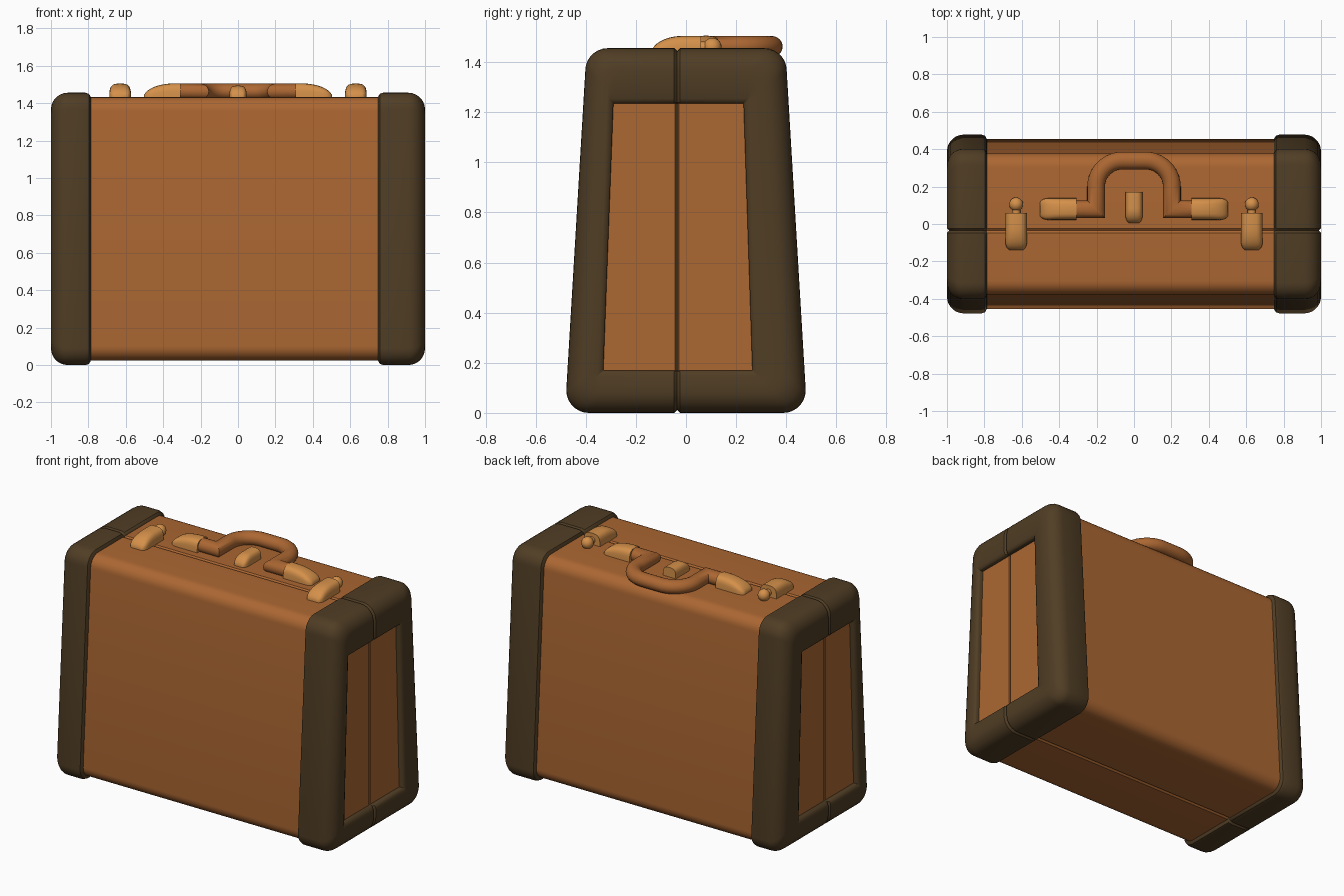
import bpy, bmesh, math
from mathutils import Vector

cube = bpy.data.objects.get("Cube")
if cube:
    bpy.data.objects.remove(cube, do_unlink=True)


def material(name, rgb):
    m = bpy.data.materials.new(name)
    m.use_nodes = True
    m.diffuse_color = (*rgb, 1)
    bsdf = m.node_tree.nodes["Principled BSDF"]
    bsdf.inputs["Base Color"].default_value = (*rgb, 1)
    bsdf.inputs["Roughness"].default_value = 0.7
    return m


LEATHER = material("tan_leather", (0.41, 0.135, 0.032))
TRIM = material("dark_brown_trim", (0.08, 0.047, 0.018))
BRASS = material("brass", (0.66, 0.28, 0.068))
SEAM = -0.035      # y of the line where the two halves meet
TOP = 1.432        # z of the leather top


def finish(name, bm, mat):
    bmesh.ops.recalc_face_normals(bm, faces=bm.faces)
    mesh = bpy.data.meshes.new(name)
    bm.to_mesh(mesh)
    bm.free()
    mesh.materials.append(mat)
    ob = bpy.data.objects.new(name, mesh)
    bpy.context.collection.objects.link(ob)
    bpy.ops.object.select_all(action='DESELECT')
    ob.select_set(True)
    bpy.context.view_layer.objects.active = ob
    bpy.ops.object.shade_smooth_by_angle(angle=math.radians(35))
    return ob


def loft(name, rings, mat):
    """Skin a row of equal-length closed rings and cap both ends."""
    bm = bmesh.new()
    rows = [[bm.verts.new(p) for p in ring] for ring in rings]
    for a, b in zip(rows, rows[1:]):
        for i in range(len(a)):
            j = (i + 1) % len(a)
            bm.faces.new((a[i], a[j], b[j], b[i]))
    bm.faces.new(rows[0])
    bm.faces.new(rows[-1])
    return finish(name, bm, mat)


def section(x, bottom, top, z0, z1, r, notch=0.0, dent=0.0):
    """Rounded trapezoid at x, with a seam notch in its bottom and top edges."""
    corners = [(bottom[0], z0, 1, 1, 180), (bottom[1], z0, -1, 1, 270),
               (top[1], z1, -1, -1, 0), (top[0], z1, 1, -1, 90)]
    pts = []
    for n, (y, z, sy, sz, start) in enumerate(corners):
        for k in range(8):
            a = math.radians(start + 90 * k / 7)
            pts.append((x, y + sy * r + r * math.cos(a), z + sz * r + r * math.sin(a)))
        if n in (0, 2):
            d = 0.012 if n == 0 else -0.012
            pts += [(x, SEAM - d, z), (x - dent, SEAM, z + sz * notch), (x, SEAM + d, z)]
    return pts


def shell(x, inset, r, notch=0.012, dent=0.0):
    b, t = 0.478 - inset, 0.402 - inset
    return section(x, (-b, b), (-t, t), inset, 1.456 - inset, r, notch, dent)


def window(x, grow, dent=0.0):
    return section(x, (-0.33 - grow, 0.265 + grow), (-0.29 - grow, 0.23 + grow),
                   0.17 - grow, 1.235 + grow, 0.003, 0, dent)


# Leather body
loft("case_body", [shell(-0.94, 0.024, 0.075, 0.01), shell(0.94, 0.024, 0.075, 0.01)], LEATHER)

# End trims with recessed leather panels
for side, s, inner in (("left", 1, 0.747), ("right", -1, 0.785)):
    rings = [shell(inner, 0.035, 0.07), shell(inner + 0.003, 0.02, 0.075),
             shell(inner + 0.012, 0.006, 0.085), shell(inner + 0.03, 0, 0.09)]
    for k in range(8):
        a = math.radians(90 * k / 7)
        rings.append(shell(0.91 + 0.09 * math.sin(a), 0.09 * (1 - math.cos(a)),
                           0.09 - 0.02 * k / 7, 0.012, 0.012 * k / 7))
    rings += [window(1.0, 0.02, 0.012), window(0.992, 0.004, 0.01),
              window(0.985, 0, 0.01), window(0.955, 0)]
    rings = [[(s * x, y, z) for x, y, z in ring] for ring in rings]
    loft(side + "_end_trim", rings, TRIM)

    for half, b, t, edge in (("front", -0.33, -0.29, SEAM - 0.004),
                             ("back", 0.265, 0.23, SEAM + 0.004)):
        d = 0.004 if half == "back" else -0.004
        quad = lambda x, e: [(s * x, b, 0.17), (s * x, e, 0.17),
                             (s * x, e, 1.235), (s * x, t, 1.235)]
        loft(side + "_panel_" + half,
             [quad(0.95, edge), quad(0.961, edge), quad(0.965, edge + d)], LEATHER)


def fitting(name, origin, direction, length, width, height, nose):
    """Arched metal piece: flat end at origin, rounded nose along direction."""
    u = Vector(direction)
    v = Vector((-u.y, u.x, 0))
    base = Vector(origin)
    rings = []
    steps = [0] + [1 - math.cos(math.radians(a)) for a in range(90, 4, -8)]
    for n, f in enumerate(steps):
        along = 0 if n == 0 else length - nose * f
        dist = length - along                     # distance back from the tip
        h = math.sqrt(max(0, 1 - (1 - min(1, dist / nose)) ** 2))
        w = 0.5 + 0.5 * math.sqrt(max(0, 1 - (1 - min(1, dist / 0.045)) ** 2))
        ring = []
        for k in range(13):
            a = math.pi * k / 12
            c, q = math.cos(a), math.sin(a)
            ring.append(base + u * along
                        + v * math.copysign(abs(c) ** 0.6, c) * w * width / 2
                        + Vector((0, 0, height * h * q ** 0.6)))
        ring += [ring[-1] - Vector((0, 0, 0.01)), ring[0] - Vector((0, 0, 0.01))]
        rings.append(ring)
    return loft(name, rings, BRASS)


# Latches with ball catches, and handle mounts
for side, s in (("left", 1), ("right", -1)):
    fitting(side + "_latch", (s * 0.63, 0.06, TOP), (0, -1, 0), 0.2, 0.116, 0.073, 0.13)
    fitting(side + "_handle_mount", (s * 0.307, 0.08, TOP), (s, 0, 0), 0.197, 0.116, 0.074, 0.17)

    bm = bmesh.new()
    bmesh.ops.create_uvsphere(bm, u_segments=20, v_segments=12, radius=0.037)
    bmesh.ops.translate(bm, verts=bm.verts, vec=(s * 0.63, 0.105, 1.46))
    finish(side + "_catch_ball", bm, BRASS)

    stem = [[(s * 0.63 + 0.022 * math.cos(k * math.pi / 8), y,
              1.46 + 0.022 * math.sin(k * math.pi / 8)) for k in range(16)]
            for y in (0.05, 0.1)]
    loft(side + "_catch_stem", stem, BRASS)

# Centre lock
fitting("centre_lock", (0, 0.17, TOP), (0, -1, 0), 0.165, 0.092, 0.062, 0.08)

# Handle: round tube swept along a mirrored path with mitred corners
half = [Vector((-0.32, 0.078)), Vector((-0.203, 0.078))]
for k in range(11):
    a = math.radians(180 - 9 * k)
    half.append(Vector((-0.063 + 0.14 * math.cos(a), 0.199 + 0.14 * math.sin(a))))
path = half + [Vector((-p.x, p.y)) for p in reversed(half)]
rings = []
for i, p in enumerate(path):
    t0 = (p - path[max(i - 1, 0)]).normalized()
    t1 = (path[min(i + 1, len(path) - 1)] - p).normalized()
    t = (t0 + t1).normalized()
    stretch = 1 / max(t.dot(t1 if t1.length else t0), 0.5)
    n = Vector((-t.y, t.x)) * stretch
    rings.append([(p.x + n.x * 0.047 * math.cos(a), p.y + n.y * 0.047 * math.cos(a),
                   1.462 + 0.043 * math.sin(a))
                  for a in (math.tau * k / 20 for k in range(20))])
loft("handle", rings, LEATHER)
